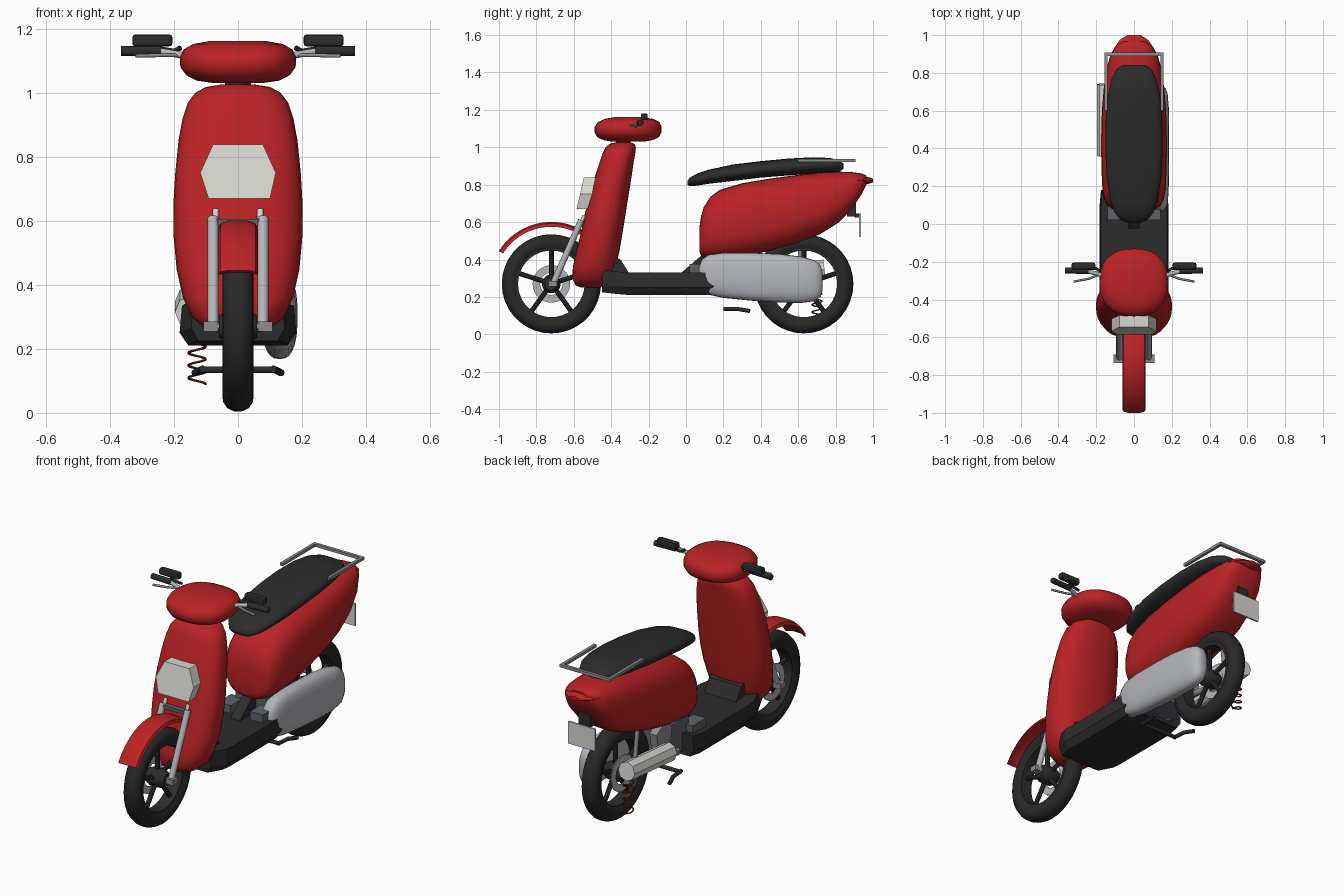
import bpy, bmesh, math
from mathutils import Vector

if "Cube" in bpy.data.objects:
    bpy.data.objects.remove(bpy.data.objects["Cube"])


def material(name, r, g, b):
    m = bpy.data.materials.new(name)
    m.diffuse_color = (r, g, b, 1)
    m.use_nodes = True
    m.node_tree.nodes["Principled BSDF"].inputs["Base Color"].default_value = m.diffuse_color
    return m


RED = material("red paint", 0.50, 0.016, 0.018)
BLACK = material("black plastic", 0.025, 0.025, 0.026)
RUBBER = material("rubber", 0.021, 0.021, 0.021)
SILVER = material("silver", 0.46, 0.47, 0.50)
STEEL = material("steel", 0.27, 0.27, 0.28)
WHITE = material("off white", 0.68, 0.68, 0.64)
ENGINE = material("engine grey", 0.11, 0.12, 0.14)
COPPER = material("dark red", 0.22, 0.02, 0.01)


def finish(name, bm, mat, angle=40):
    bmesh.ops.recalc_face_normals(bm, faces=bm.faces)
    me = bpy.data.meshes.new(name)
    bm.to_mesh(me)
    bm.free()
    me.materials.append(mat)
    ob = bpy.data.objects.new(name, me)
    bpy.context.collection.objects.link(ob)
    if angle:
        bpy.ops.object.select_all(action='DESELECT')
        ob.select_set(True)
        bpy.context.view_layer.objects.active = ob
        bpy.ops.object.shade_smooth_by_angle(angle=math.radians(angle))
    return ob


def skin(bm, rings, caps=True, loop=False):
    vs = [[bm.verts.new(p) for p in r] for r in rings]
    n = len(vs[0])
    pairs = list(zip(vs, vs[1:])) + ([(vs[-1], vs[0])] if loop else [])
    for a, b in pairs:
        for i in range(n):
            j = (i + 1) % n
            bm.faces.new((a[i], a[j], b[j], b[i]))
    if caps and not loop:
        bm.faces.new(vs[0])
        bm.faces.new(vs[-1])


def loft(name, sections, mat, axis='Y', power=2.6, cx=0, n=28, angle=60):
    """Rounded body; section = position on axis, low, high, half width."""
    rings = []
    for t, lo, hi, w in sections:
        ring = []
        for i in range(n):
            a = 2 * math.pi * i / n
            c, s = math.cos(a), math.sin(a)
            u = cx + w * math.copysign(abs(c) ** (2 / power), c)
            v = (lo + hi) / 2 + (hi - lo) / 2 * math.copysign(abs(s) ** (2 / power), s)
            ring.append((u, t, v) if axis == 'Y' else (u, v, t))
        rings.append(ring)
    bm = bmesh.new()
    skin(bm, rings)
    return finish(name, bm, mat, angle)


def lathe(name, profile, y, z, mat, n=36):
    """Closed (x, radius) profile turned about a crosswise axle."""
    rings = []
    for i in range(n):
        a = 2 * math.pi * i / n
        rings.append([(x, y + r * math.cos(a), z + r * math.sin(a)) for x, r in profile])
    bm = bmesh.new()
    skin(bm, rings, loop=True)
    return finish(name, bm, mat)


def prism(name, pts, x0, x1, mat):
    """Side outline in (y, z) extruded across x."""
    bm = bmesh.new()
    skin(bm, [[(x, y, z) for y, z in pts] for x in (x0, x1)])
    return finish(name, bm, mat, 0)


def box(name, x0, x1, y0, y1, z0, z1, mat):
    return prism(name, [(y0, z0), (y1, z0), (y1, z1), (y0, z1)], x0, x1, mat)


def tube(name, pts, r, mat, n=10):
    """Round bar along a path."""
    pts = [Vector(p) for p in pts]
    rings = []
    for i, p in enumerate(pts):
        d = (pts[min(i + 1, len(pts) - 1)] - pts[max(i - 1, 0)]).normalized()
        side = d.cross(Vector((0, 0, 1) if abs(d.z) < 0.9 else (0, 1, 0))).normalized()
        up = side.cross(d)
        rings.append([p + r * (side * math.cos(2 * math.pi * k / n) + up * math.sin(2 * math.pi * k / n))
                      for k in range(n)])
    bm = bmesh.new()
    skin(bm, rings)
    return finish(name, bm, mat)


# Wheels: tyre, rim, hub and five spokes
TYRE = [(-.036, .19), (-.049, .21), (-.047, .235), (-.034, .255), (-.013, .265),
        (.013, .265), (.034, .255), (.047, .235), (.049, .21), (.036, .19)]
for label, wy in (("front", -.72), ("rear", .63)):
    z = .27
    lathe(label + "_tyre", TYRE, wy, z, RUBBER)
    lathe(label + "_rim", [(-.036, .178), (.036, .178), (.036, .195), (-.036, .195)], wy, z, BLACK)
    lathe(label + "_hub", [(-.06, .008), (-.06, .035), (-.03, .05), (.03, .05), (.06, .035), (.06, .008)],
          wy, z, BLACK)
    tube(label + "_axle", [(-.10, wy, z), (.10, wy, z)], .012, STEEL)
    lathe(label + "_brake_disc", [(-.045, .06), (-.039, .06), (-.039, .1), (-.045, .1)], wy, z, SILVER)
    for k in range(5):
        a = math.pi / 2 + 2 * math.pi * k / 5
        d = Vector((0, math.cos(a), math.sin(a)))
        c = Vector((0, wy, z))
        tube(f"{label}_spoke_{k}", [c + d * .04, c + d * .185], .013, BLACK, 8)

# Front mudguard: arched strip with turned-down edges
rings = []
for i in range(21):
    a = math.radians(148 - 100 * i / 20)
    prof = [(-.062, .305), (-.055, .322), (-.03, .331), (.03, .331), (.055, .322), (.062, .305),
            (.052, .308), (.03, .317), (-.03, .317), (-.052, .308)]
    rings.append([(x, -.72 + r * math.cos(a), .27 + r * math.sin(a)) for x, r in prof])
bm = bmesh.new()
skin(bm, rings)
finish("front_mudguard", bm, RED)

# Fork legs
for s in (-1, 1):
    tube("fork_leg", [(s * .078, -.71, .27), (s * .078, -.56, .61)], .017, SILVER, 12)
    tube("fork_cap", [(s * .07, -.56, .60), (s * .07, -.545, .635)], .010, WHITE)
    box("fork_foot", s * .062, s * .108, -.735, -.69, .255, .285, STEEL)
box("fork_bridge", -.085, .085, -.575, -.5, .585, .605, ENGINE)

# Leg shield, steering column and handlebar cowl
loft("leg_shield", [(.25, -.56, -.46, .06), (.262, -.59, -.425, .10), (.30, -.608, -.395, .145),
                    (.36, -.605, -.375, .172), (.45, -.585, -.355, .192), (.55, -.56, -.338, .201),
                    (.65, -.54, -.322, .202), (.75, -.515, -.306, .196), (.85, -.485, -.29, .186),
                    (.92, -.462, -.28, .173), (.97, -.445, -.271, .156), (1.0, -.43, -.268, .133),
                    (1.018, -.41, -.275, .10), (1.026, -.38, -.295, .05)], RED, 'Z', 2.5)
tube("steering_column", [(0, -.34, 1.0), (0, -.33, 1.06)], .04, BLACK)
loft("handlebar_cowl", [(1.03, -.39, -.23, .075), (1.038, -.44, -.18, .13), (1.055, -.475, -.145, .162),
                        (1.08, -.488, -.131, .18), (1.11, -.488, -.13, .182), (1.135, -.47, -.142, .17),
                        (1.152, -.435, -.175, .14), (1.162, -.38, -.24, .085)], RED, 'Z', 2.4)

# Headlight: tilted six-sided block
outline = [(-.092, .67), (.1, .67), (.118, .75), (.078, .838), (-.078, .838), (-.118, .75)]
bm = bmesh.new()
skin(bm, [[(x, y0 + (z - .67) * .23, z) for x, z in outline] for y0 in (-.585, -.52)])
finish("headlight", bm, WHITE, 0)

# Handlebars, grips, levers and mirrors
for s in (-1, 1):
    tube("handlebar", [(s * .14, -.28, 1.11), (s * .2, -.262, 1.122), (s * .25, -.25, 1.13)], .011, SILVER)
    tube("grip", [(s * .24, -.25, 1.13), (s * .365, -.245, 1.13)], .016, BLACK)
    tube("lever", [(s * .19, -.27, 1.117), (s * .24, -.29, 1.117), (s * .32, -.305, 1.115)], .006, STEEL)
    tube("switch_stalk", [(s * .18, -.25, 1.14), (s * .20, -.235, 1.13), (s * .26, -.235, 1.14)], .008, BLACK)
    m = box("mirror", s * .205, s * .33, -.24, -.205, 1.145, 1.182, BLACK)
    bev = m.modifiers.new("round", 'BEVEL')
    bev.width, bev.segments = .009, 2

# Floor board: faceted tray
bm = bmesh.new()
cross = [(-.155, .21), (.155, .21), (.182, .25), (.175, .33), (-.175, .33), (-.182, .25)]
skin(bm, [[(x * k, y, zz + dz) for x, zz in cross] for y, k, dz in
          ((-.45, .8, .015), (-.36, 1, .005), (-.3, 1, 0), (.1, 1, 0), (.18, .96, .01))])
finish("floor_board", bm, BLACK, 0)
prism("floor_front_ramp", [(-.4, .32), (-.3, .32), (-.35, .4), (-.4, .42)], -.1, .1, BLACK)
prism("floor_rear_ramp", [(-.03, .325), (.15, .325), (.15, .44), (.08, .42)], -.03, .03, BLACK)
for s in (-1, 1):
    box("engine_mount", s * .06, s * .14, .02, .14, .325, .375, ENGINE)

# Rear body, tail light and seat
loft("rear_body", [(.073, .44, .58, .07), (.08, .42, .63, .115), (.095, .41, .68, .14),
                   (.13, .405, .735, .157), (.18, .405, .772, .167), (.3, .415, .808, .173),
                   (.45, .447, .833, .174), (.6, .49, .853, .17), (.72, .537, .866, .16),
                   (.82, .60, .87, .145), (.89, .675, .867, .127), (.94, .75, .86, .10),
                   (.965, .80, .85, .06)], RED, 'Y', 2.7)
loft("tail_light", [(.86, .80, .85, .12), (.93, .798, .847, .105), (.975, .803, .842, .075),
                    (1.0, .812, .833, .035)], RED, 'Y', 1.6, n=10, angle=0)
loft("seat", [(.008, .80, .82, .035), (.02, .792, .838, .07), (.06, .795, .86, .103), (.12, .805, .88, .125),
              (.25, .82, .908, .145), (.4, .838, .926, .152), (.55, .85, .94, .15), (.68, .86, .947, .138),
              (.77, .865, .943, .118), (.82, .87, .93, .093), (.842, .885, .912, .06)], BLACK, 'Y', 2.5)

# Grab rail
for s in (-1, 1):
    box("grab_rail_side", s * .14, s * .157, .6, .905, .922, .938, STEEL)
box("grab_rail_back", -.157, .157, .89, .907, .922, .938, STEEL)

# Number plate and bracket
box("plate_bracket", -.035, .035, .86, .91, .63, .74, BLACK)
box("plate_arm", -.02, .02, .9, .93, .625, .645, BLACK)
box("number_plate", -.085, .085, .925, .935, .52, .645, WHITE)

# Drive cover on the right side
loft("drive_cover", [(.07, .27, .36, .025), (.085, .235, .40, .04), (.12, .212, .425, .05),
                     (.2, .195, .436, .054), (.35, .18, .436, .056), (.5, .17, .43, .056),
                     (.62, .168, .415, .054), (.69, .178, .395, .048), (.72, .2, .37, .037),
                     (.73, .235, .33, .02)], SILVER, 'Y', 2.6, cx=.13)

# Engine, swing arm and exhaust
box("engine_block", -.10, .09, .12, .35, .24, .42, ENGINE)
prism("swing_arm", [(.3, .3), (.4, .3), (.42, .42), (.34, .47), (.28, .42)], -.11, -.065, STEEL)
tube("rear_arm", [(-.085, .34, .32), (-.08, .63, .27)], .018, STEEL)
tube("exhaust", [(-.145, .36, .315), (-.145, .39, .318), (-.145, .71, .345), (-.145, .74, .348)], .052, WHITE, 8)
tube("exhaust_pipe", [(-.145, .37, .315), (-.12, .25, .26), (-.06, .16, .25)], .015, STEEL)

# Rear spring
tube("rear_spring", [(-.128 + .027 * math.cos(t * .5), .70 + .027 * math.sin(t * .5), .09 + .0031 * t)
                     for t in range(76)], .004, COPPER, 6)
tube("rear_damper", [(-.115, .63, .29), (-.115, .6, .52)], .012, STEEL)

# Centre stand
tube("stand_bar", [(-.115, .21, .135), (.115, .21, .135)], .011, BLACK)
for s in (-1, 1):
    tube("stand_leg", [(s * .11, .2, .137), (s * .115, .28, .135), (s * .135, .34, .125)], .011, BLACK)
